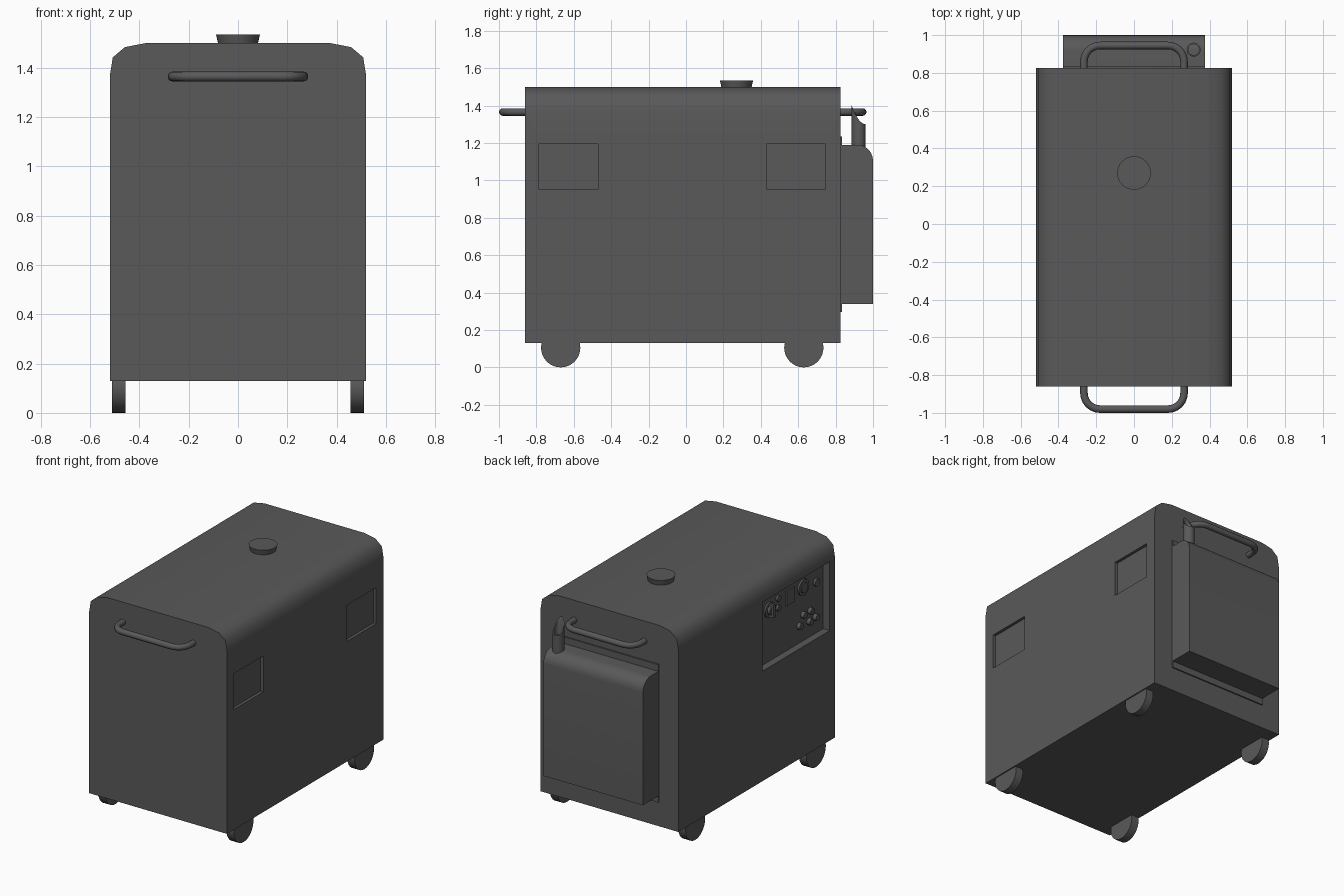
import bpy, bmesh
from math import pi, cos, sin, radians
from mathutils import Matrix, Vector

if "Cube" in bpy.data.objects:
    bpy.data.objects.remove(bpy.data.objects["Cube"])

dark = bpy.data.materials.new("dark_grey")
dark.diffuse_color = (0.1, 0.1, 0.1, 1)
dark.use_nodes = True
dark.node_tree.nodes["Principled BSDF"].inputs["Base Color"].default_value = dark.diffuse_color


def finish(name, bm, angle=35):
    bmesh.ops.recalc_face_normals(bm, faces=bm.faces[:])
    mesh = bpy.data.meshes.new(name)
    bm.to_mesh(mesh)
    bm.free()
    ob = bpy.data.objects.new(name, mesh)
    bpy.context.collection.objects.link(ob)
    mesh.materials.append(dark)
    smooth(ob, angle)
    return ob


def smooth(ob, angle):
    bpy.ops.object.select_all(action='DESELECT')
    ob.select_set(True)
    bpy.context.view_layer.objects.active = ob
    bpy.ops.object.shade_smooth_by_angle(angle=radians(angle))


def prism(name, points, offset, angle=35):
    """Extrude a closed outline of 3D points along an offset."""
    bm = bmesh.new()
    face = bm.faces.new([bm.verts.new(p) for p in points])
    ext = bmesh.ops.extrude_face_region(bm, geom=[face], use_keep_orig=True)
    verts = [v for v in ext["geom"] if isinstance(v, bmesh.types.BMVert)]
    bmesh.ops.translate(bm, verts=verts, vec=offset)
    return finish(name, bm, angle)


def box(name, lo, hi):
    bm = bmesh.new()
    lo, hi = Vector(lo), Vector(hi)
    bmesh.ops.create_cube(bm, size=1, matrix=Matrix.Translation((lo + hi) / 2)
                          @ Matrix.Diagonal((*(hi - lo), 1)))
    return finish(name, bm)


def cylinder(name, centre, r1, r2, depth, along_x=False, sides=24):
    bm = bmesh.new()
    mat = Matrix.Translation(centre)
    if along_x:
        mat = mat @ Matrix.Rotation(pi / 2, 4, 'Y')
    bmesh.ops.create_cone(bm, cap_ends=True, segments=sides, radius1=r1,
                          radius2=r2, depth=depth, matrix=mat)
    return finish(name, bm)


# Housing with rounded top shoulders
half = [(0.52, 0.13), (0.52, 1.37), (0.508, 1.443), (0.459, 1.484), (0.378, 1.50)]
outline = half + [(-x, z) for x, z in reversed(half)]
body = prism("housing", [(x, -0.86, z) for x, z in outline], (0, 1.685, 0), 55)

# Recesses: two hatches on the right, control bay on the left
cutters = [box("hatch_cutter", (0.5, y, 0.95), (0.6, y + 0.315, 1.195))
           for y in (-0.785, 0.43)]
cutters.append(box("panel_cutter", (-0.6, -0.805, 0.88), (-0.47, -0.08, 1.35)))
for c in cutters:
    mod = body.modifiers.new("recess", 'BOOLEAN')
    mod.operation = 'DIFFERENCE'
    mod.solver = 'EXACT'
    mod.object = c
    c.hide_render = True
    bpy.context.view_layer.objects.active = body
    bpy.ops.object.modifier_apply(modifier=mod.name)
    bpy.data.objects.remove(c)
smooth(body, 55)

# Fuel cap
cylinder("fuel_cap", (0, 0.27, 1.515), 0.08, 0.089, 0.04, sides=32)

# Wheels
for side, x in (("left", -0.484), ("right", 0.484)):
    for end, y in (("front", -0.67), ("rear", 0.63)):
        cylinder(f"{end}_{side}_wheel", (x, y, 0.105), 0.105, 0.105, 0.056, True, 32)


# Bent tube handles
def handle(name, wall, d):
    r, x, reach = 0.085, 0.265, 0.12
    path = [(x, -0.01)]
    path += [(x - r + r * cos(i * pi / 12), reach - r + r * sin(i * pi / 12)) for i in range(7)]
    path += [(-px, py) for px, py in reversed(path)]
    bm = bmesh.new()
    rings = []
    for i, p in enumerate(path):
        a, b = path[max(i - 1, 0)], path[min(i + 1, len(path) - 1)]
        t = (Vector(b) - Vector(a)).normalized()
        ring = []
        for k in range(12):
            u, w = 0.02 * cos(k * pi / 6), 0.02 * sin(k * pi / 6)
            ring.append(bm.verts.new((p[0] - t.y * u, wall + d * (p[1] + t.x * u), 1.365 + w)))
        rings.append(ring)
    for a, b in zip(rings, rings[1:]):
        for k in range(12):
            bm.faces.new((a[k], a[k - 1], b[k - 1], b[k]))
    bm.faces.new(rings[0])
    bm.faces.new(rings[-1])
    finish(name, bm)


handle("front_handle", -0.86, -1)
handle("rear_handle", 0.825, 1)

# Rear silencer box on its mounting plate
box("mounting_plate", (-0.375, 0.82, 0.295), (0.375, 0.834, 1.235))
side = [(0.82, 0.34), (1.0, 0.34)]
side += [(0.915 + 0.085 * cos(i * pi / 12), 1.105 + 0.085 * sin(i * pi / 12)) for i in range(7)]
side += [(0.82, 1.19)]
prism("silencer_box", [(-0.375, y, z) for y, z in side], (0.75, 0, 0))

# Exhaust pipe: open tube with a scooped mouth
bm = bmesh.new()
n = 24
rings = []
for r, top in ((0.037, False), (0.037, True), (0.029, True), (0.029, False)):
    ring = []
    for k in range(n):
        dy = r * sin(2 * pi * k / n)
        z = 1.30 + 0.10 * ((0.037 - dy) / 0.074) ** 2 if top else 1.15
        ring.append(bm.verts.new((0.316 + r * cos(2 * pi * k / n), 0.923 + dy, z)))
    rings.append(ring)
for a, b in zip(rings, rings[1:]):
    for k in range(n):
        bm.faces.new((a[k], a[k - 1], b[k - 1], b[k]))
bm.faces.new(rings[3])
finish("exhaust_pipe", bm)

# Control bay fittings
X = -0.47


def dial(name, y, z, r, h):
    cylinder(name, (X - h / 2, y, z), r, r, h, True, 20)


dial("starter_base", -0.218, 1.235, 0.05, 0.012)
dial("starter_knob", -0.218, 1.235, 0.03, 0.03)
box("starter_grip", (X - 0.045, -0.228, 1.19), (X, -0.208, 1.28))
for i, z in enumerate((1.275, 1.21)):
    dial(f"indicator_{i + 1}", -0.315, z, 0.02, 0.015)
box("meter", (X - 0.01, -0.49, 1.19), (X, -0.40, 1.29))
dial("socket_rim", -0.585, 1.248, 0.055, 0.012)
dial("socket_core", -0.585, 1.248, 0.035, 0.018)
dial("breaker", -0.726, 1.228, 0.027, 0.015)
for i, (y, z) in enumerate(((-0.542, 1.0), (-0.585, 1.06), (-0.65, 0.99), (-0.715, 0.995), (-0.66, 1.06))):
    dial(f"terminal_{i + 1}", y, z, 0.022, 0.025)
